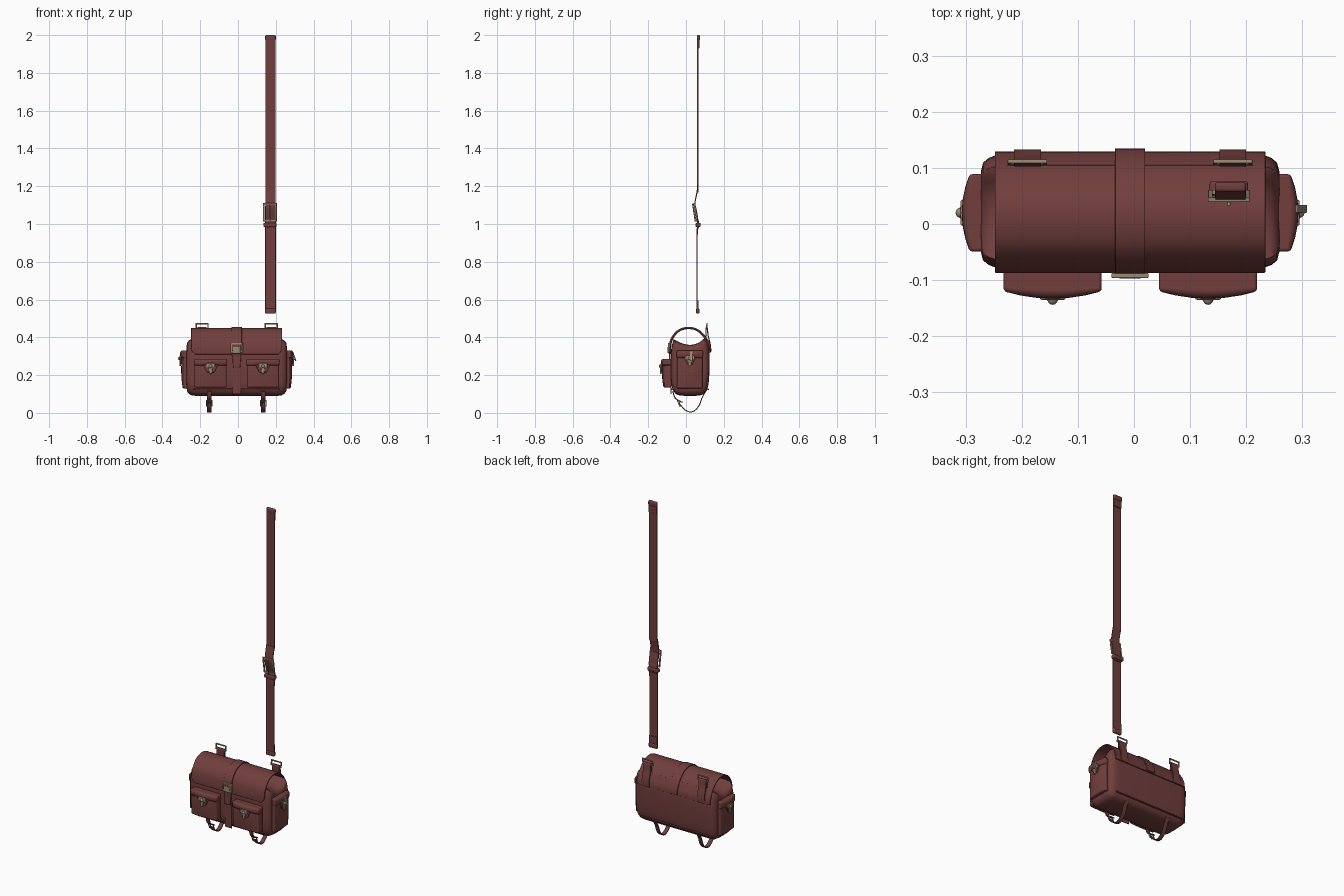
import bpy, bmesh, math
from mathutils import Matrix, Vector

cube = bpy.data.objects.get("Cube")
if cube:
    bpy.data.objects.remove(cube, do_unlink=True)


def material(name, rgb, rough):
    m = bpy.data.materials.new(name)
    m.use_nodes = True
    m.diffuse_color = (*rgb, 1)
    bsdf = m.node_tree.nodes["Principled BSDF"]
    bsdf.inputs["Base Color"].default_value = (*rgb, 1)
    bsdf.inputs["Roughness"].default_value = rough
    return m


LEATHER = material("oxblood leather", (0.165, 0.049, 0.046), 0.6)
METAL = material("aged brass", (0.32, 0.25, 0.17), 0.4)
CX = -0.007  # middle of the bag
ID = Matrix.Identity(4)


def finish(name, bm, mat, matrix=ID, bevel=0.0):
    """Turn a bmesh into a smooth-shaded object with optional rounded edges."""
    bmesh.ops.recalc_face_normals(bm, faces=bm.faces)
    me = bpy.data.meshes.new(name)
    bm.to_mesh(me)
    bm.free()
    me.materials.append(mat)
    ob = bpy.data.objects.new(name, me)
    bpy.context.collection.objects.link(ob)
    ob.matrix_world = matrix
    if bevel:
        mod = ob.modifiers.new("soft edges", "BEVEL")
        mod.width, mod.segments = bevel, 3
        mod.limit_method, mod.angle_limit = "ANGLE", math.radians(40)
    bpy.ops.object.select_all(action="DESELECT")
    ob.select_set(True)
    bpy.context.view_layer.objects.active = ob
    bpy.ops.object.shade_smooth_by_angle(angle=math.radians(40))
    return ob


def box(name, centre, size, mat, matrix=ID, bevel=0.0, bulge=0.0, taper=0.0):
    """Box; bulge swells its front, taper narrows its lower end."""
    bm = bmesh.new()
    bmesh.ops.create_cube(bm, size=2)
    if bulge:
        bmesh.ops.subdivide_edges(bm, edges=bm.edges[:], cuts=5, use_grid_fill=True)
    for v in bm.verts:
        u, d, w = v.co
        y = d * size[1] / 2
        if d < 0:
            y -= bulge * (1 - u * u) * (1 - 0.6 * w * w)
        narrow = 1 - taper * (1 - w) / 2
        v.co = Vector(centre) + Vector((u * narrow * size[0] / 2, y, w * size[2] / 2))
    return finish(name, bm, mat, matrix, bevel)


def spline(pts, steps=5):
    """Catmull-Rom points through a short list."""
    p = [Vector(q) for q in pts]
    p = [2 * p[0] - p[1]] + p + [2 * p[-1] - p[-2]]
    out = []
    for a, b, c, d in zip(p, p[1:], p[2:], p[3:]):
        for i in range(steps):
            t = i / steps
            out.append(0.5 * (2 * b + (c - a) * t + (2 * a - 5 * b + 4 * c - d) * t * t
                              + (3 * b - a - 3 * c + d) * t ** 3))
    return out + [p[-2]]


def skin(bm, rings, closed_caps=True):
    rows = [[bm.verts.new(c) for c in r] for r in rings]
    n = len(rows[0])
    for a, b in zip(rows, rows[1:]):
        for i in range(n):
            j = (i + 1) % n
            bm.faces.new((a[i], a[j], b[j], b[i]))
    if closed_caps:
        bm.faces.new(rows[0])
        bm.faces.new(rows[-1])


def ribbon(name, pts, x, width, thick, round_end=0.0, steps=5):
    """Leather band following a (y, z) path."""
    path = spline(pts, steps)
    rings = []
    for i, p in enumerate(path):
        t = path[min(i + 1, len(path) - 1)] - path[max(i - 1, 0)]
        n = Vector((-t.y, t.x)).normalized() * thick / 2
        w = width / 2
        if round_end and i < steps:  # rounded corners on the first stretch
            w -= round_end * (1 - i / steps) ** 2
        rings.append([(x + s * w, *(p + k * n)) for s, k in ((-1, -1), (1, -1), (1, 1), (-1, 1))])
    bm = bmesh.new()
    skin(bm, rings)
    return finish(name, bm, LEATHER, bevel=thick * 0.2)


def frame(name, centre, w, h, bar, tilt=0.0, prong=False):
    """Rectangular metal ring in the x-z plane, tilted about x."""
    bm = bmesh.new()
    parts = [((s * (w - bar) / 2, 0, 0), (bar, bar, h)) for s in (-1, 1)]
    parts += [((0, 0, s * (h - bar) / 2), (w, bar, bar)) for s in (-1, 1)]
    if prong:
        parts.append(((0, -bar, 0), (bar * 0.8, bar * 0.8, h)))
    for c, s in parts:
        bmesh.ops.create_cube(bm, size=1, matrix=Matrix.Translation(c) @ Matrix.Diagonal((*s, 1)))
    m = Matrix.Translation(centre) @ Matrix.Rotation(tilt, 4, "X")
    return finish(name, bm, METAL, m, bevel=bar * 0.25)


def lock(name, y, z, matrix, s=1.0):
    """Metal clasp: plate, hanging tongue and round stud."""
    box(name + "_plate", (0, y, z), (0.046 * s, 0.008, 0.024 * s), METAL, matrix, 0.003)
    box(name + "_tongue", (0, y - 0.001, z - 0.026 * s), (0.022 * s, 0.01, 0.036 * s),
        METAL, matrix, 0.003, taper=0.4)
    bm = bmesh.new()
    bmesh.ops.create_uvsphere(bm, u_segments=14, v_segments=8, radius=0.009 * s)
    finish(name + "_stud", bm, METAL, matrix @ Matrix.Translation((0, y - 0.004, z - 0.004)))


def pocket(name, origin, turn, w, h, depth, bulge, flap_h):
    m = Matrix.Translation(origin) @ Matrix.Rotation(turn, 4, "Z")
    box(name, (0, -depth / 2, h / 2), (w * 0.97, depth, h), LEATHER, m, 0.012, bulge)
    box(name + "_flap", (0, -depth / 2 - 0.003, h - flap_h / 2 + 0.003),
        (w, depth + 0.006, flap_h), LEATHER, m, 0.008, bulge)
    front = -depth - bulge - 0.002
    box(name + "_flap_tab", (0, front + 0.003, h - flap_h - 0.012), (w * 0.45, 0.008, 0.04),
        LEATHER, m, 0.003, taper=0.5)
    lock(name + "_lock", front - 0.002, h - flap_h + 0.004, m)


# Main body: rounded section with a sagging top, drawn in at both ends
half = [(-0.065, 0.39), (-0.078, 0.34), (-0.08, 0.25), (-0.078, 0.16), (-0.066, 0.115),
        (-0.04, 0.094), (0.02, 0.09), (0.08, 0.094), (0.108, 0.115), (0.12, 0.16),
        (0.125, 0.25), (0.122, 0.34), (0.105, 0.395), (0.065, 0.37), (0.02, 0.36), (-0.025, 0.37)]
section = spline(half + half[:1], 3)[:-1]
mid = Vector((0.02, 0.24))
ends = [(0.266, 0.7), (0.262, 0.85), (0.252, 0.93), (0.238, 0.98), (0.215, 1)]
stations = [(-x, k) for x, k in ends] + [(x, k) for x, k in reversed(ends)]
bm = bmesh.new()
skin(bm, [[(CX + x, *(mid + (p - mid) * k)) for p in section] for x, k in stations])
finish("bag_body", bm, LEATHER)

# Arched flap, open at the ends
arch = [(-0.084, 0.31), (-0.083, 0.345), (-0.072, 0.39), (-0.038, 0.432), (0.012, 0.447),
        (0.06, 0.435), (0.1, 0.395), (0.122, 0.35), (0.126, 0.32)]
ribbon("main_flap", arch, CX, 0.482, 0.007, round_end=0.02)

# Centre strap over the flap, with its clasp and the tab below
over = [(y * 1.05 - 0.001, z + 0.005) for y, z in arch]
ribbon("centre_strap", over, CX, 0.054, 0.007)
box("clasp_tab", (CX, -0.086, 0.277), (0.05, 0.01, 0.075), LEATHER, bevel=0.004, taper=0.25)
box("front_band", (CX, -0.08, 0.18), (0.045, 0.006, 0.16), LEATHER, bevel=0.002)
frame("centre_clasp_frame", (CX, -0.092, 0.345), 0.066, 0.05, 0.009)
box("centre_clasp_plate", (CX, -0.093, 0.333), (0.04, 0.009, 0.034), METAL, bevel=0.003)

# Pockets on the front and on both ends
for side, x in (("right", -0.145), ("left", 0.132)):
    pocket("front_pocket_" + side, (x, -0.076, 0.135), 0, 0.175, 0.148, 0.038, 0.013, 0.036)
for side, s in (("right", -1), ("left", 1)):
    pocket("side_pocket_" + side, (CX + s * 0.252, 0.02, 0.13), s * math.pi / 2,
           0.138, 0.198, 0.028, 0.014, 0.04)
box("loose_lock_tongue", (0, 0, 0), (0.014, 0.006, 0.055), METAL,
    Matrix.Translation((0.297, 0.027, 0.3)) @ Matrix.Rotation(-0.35, 4, "Y")
    @ Matrix.Rotation(math.pi / 2, 4, "Z"), 0.002)

# Seam piping around the bottom of the front and back
for side, y in (("front", -0.074), ("back", 0.117)):
    box("bottom_piping_" + side, (CX, y, 0.125), (0.46, 0.008, 0.007), LEATHER, bevel=0.002)

# Rear tabs with carrying rings
for side, x in (("right", -0.19), ("left", 0.176)):
    ribbon("ring_tab_" + side, [(0.13, 0.32), (0.129, 0.36), (0.117, 0.41), (0.113, 0.448),
                                (0.106, 0.446), (0.107, 0.405)], x, 0.048, 0.006)
    frame("ring_" + side, (x, 0.11, 0.458), 0.07, 0.034, 0.007, -0.1)

# Hanging straps under the bag
for side, x in (("right", -0.152), ("left", 0.134)):
    ribbon("under_strap_" + side, [(0.105, 0.115), (0.085, 0.08), (0.07, 0.04), (0.045, 0.012),
                                   (0.02, 0.005), (-0.008, 0.018), (-0.035, 0.05)], x, 0.024, 0.005)
    ribbon("under_tab_" + side, [(-0.07, 0.115), (-0.058, 0.08), (-0.032, 0.062), (-0.018, 0.055)],
           x, 0.024, 0.006)
    frame("under_buckle_" + side, (x, -0.034, 0.05), 0.036, 0.036, 0.005, 0.4, prong=True)

# Long shoulder strap, its overlapping end, folded ends, buckle and keeper
SX = 0.172
ribbon("shoulder_strap_upper", [(0.066, 0.975), (0.066, 1.01), (0.05, 1.07), (0.047, 1.11),
                                (0.06, 1.18), (0.062, 1.24), (0.062, 1.98)], SX, 0.053, 0.006)
ribbon("shoulder_strap_lower", [(0.059, 0.53), (0.059, 0.93), (0.062, 1.0), (0.06, 1.04),
                                (0.05, 1.095)], SX, 0.056, 0.006)
box("strap_top_fold", (SX, 0.066, 1.986), (0.056, 0.018, 0.028), LEATHER, bevel=0.006)
box("strap_top_stitch_layer", (SX, 0.066, 1.955), (0.053, 0.009, 0.05), LEATHER, bevel=0.002)
box("strap_bottom_fold", (SX, 0.062, 0.539), (0.056, 0.018, 0.028), LEATHER, bevel=0.006)
box("strap_bottom_stitch_layer", (SX, 0.062, 0.57), (0.056, 0.01, 0.05), LEATHER, bevel=0.002)
frame("strap_buckle", (SX - 0.003, 0.05, 1.062), 0.074, 0.098, 0.008, 0.15, prong=True)
box("strap_keeper", (SX - 0.003, 0.064, 0.995), (0.068, 0.026, 0.022), LEATHER, bevel=0.005)
